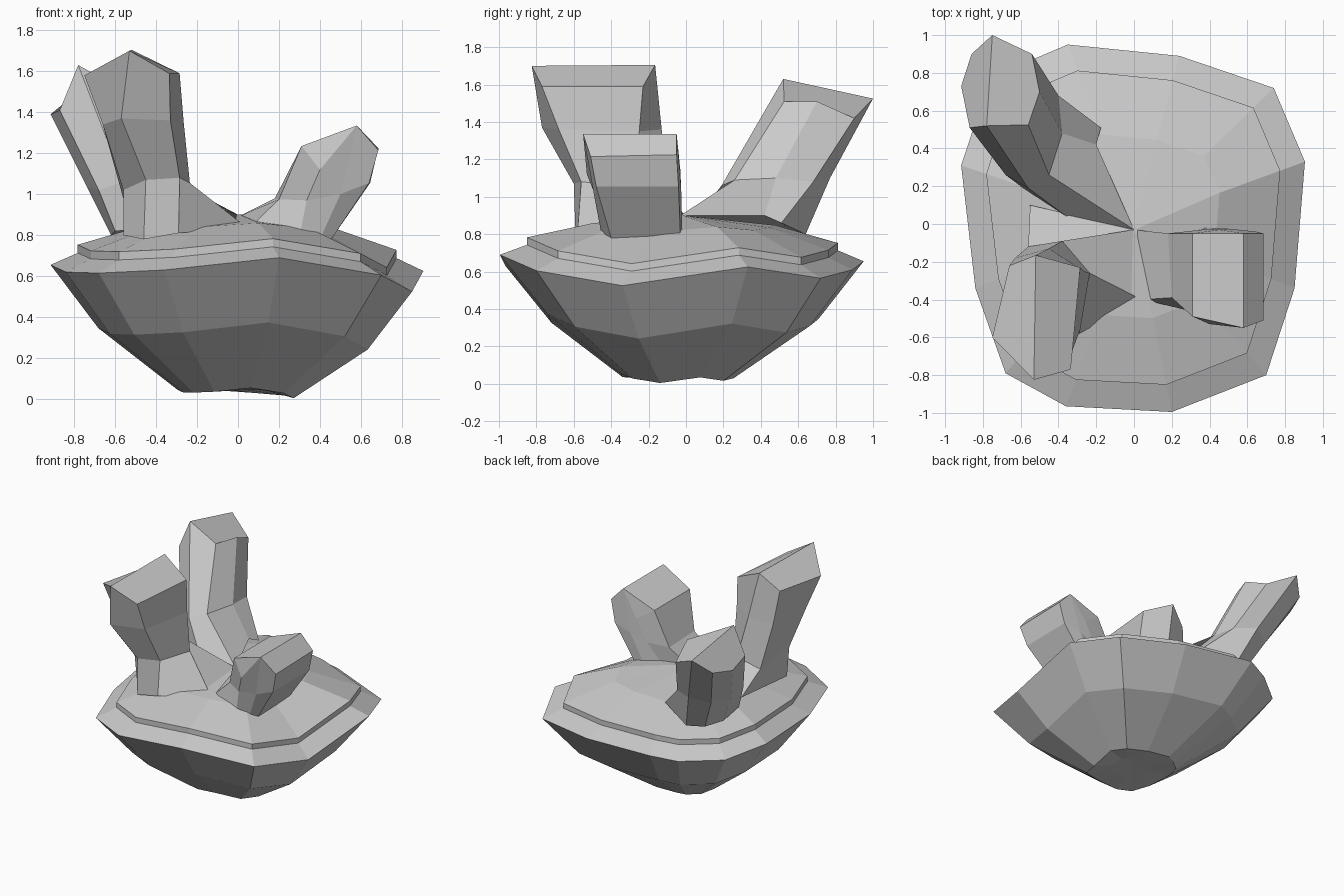
import bpy, bmesh


def loft(name, rings, caps=None, cap_start=True):
    """Skin a stack of equal-length point rings; caps = index lists closing the last ring."""
    bm = bmesh.new()
    vs = [[bm.verts.new(p) for p in ring] for ring in rings]
    n = len(rings[0])
    for a, b in zip(vs, vs[1:]):
        for i in range(n):
            j = (i + 1) % n
            bm.faces.new((a[i], a[j], b[j], b[i]))
    if cap_start:
        bm.faces.new(vs[0])
    for cap in caps or [range(n)]:
        bm.faces.new([vs[-1][i] for i in cap])
    bmesh.ops.recalc_face_normals(bm, faces=bm.faces)
    me = bpy.data.meshes.new(name)
    bm.to_mesh(me)
    bm.free()
    ob = bpy.data.objects.new(name, me)
    bpy.context.collection.objects.link(ob)
    return ob


# rock base: one irregular rim outline, scaled into every other ring
rim = [(-.35, .95, .655), (.24, .89, .61), (.74, .72, .565), (.905, .33, .625),
       (.85, -.34, .525), (.70, -.80, .605), (.20, -.995, .69), (-.36, -.965, .63),
       (-.68, -.79, .615), (-.84, -.34, .62), (-.915, .31, .655), (-.80, .66, .63),
       (-.54, .87, .63)]


def ring(scale, z, follow, dy=0):
    return [(x * scale, y * scale + dy, z + (h - .61) * follow) for x, y, h in rim]


loft("rock_base", [
    ring(.01, .05, 0, -.03),     # hollow under the foot
    ring(.15, .045, 0, -.03),
    ring(.32, .03, .3, -.03),    # foot
    ring(.745, .31, .8),         # belly
    ring(1, .61, 1),             # rim
    ring(.855, .675, .85),       # ledge
    ring(.855, .715, .85),       # step
    ring(.5, .835, .3),          # mound
    ring(.02, .9, 0, -.03),
])

# tall front left crystal, with a root spreading to the middle
loft("tall_crystal", [
    [(-.46, -.59, .78), (-.29, -.58, .81), (.04, -.40, .84), (0, -.03, .90),
     (-.55, .10, .84), (-.56, -.45, .80)],
    [(-.45, -.60, 1.07), (-.285, -.56, 1.08), (-.235, -.26, 1.055), (-.38, -.09, 1.04),
     (-.56, -.12, .98), (-.56, -.48, 1.02)],
    [(-.57, -.77, 1.37), (-.33, -.68, 1.36), (-.265, -.25, 1.35), (-.45, -.13, 1.36),
     (-.63, -.18, 1.33), (-.66, -.56, 1.34)],
    [(-.53, -.825, 1.70), (-.335, -.77, 1.59), (-.285, -.23, 1.59), (-.52, -.165, 1.705),
     (-.66, -.22, 1.58), (-.75, -.60, 1.58)],
], [(0, 1, 2, 3), (0, 3, 4, 5)])

# leaning back left crystal
loft("back_crystal", [
    [(-.33, .02, .84), (0, -.03, .90), (-.20, .42, .90), (-.175, .51, .86),
     (-.45, .64, .80), (-.57, .58, .80), (-.62, .42, .80), (-.60, .20, .82)],
    [(-.56, .19, 1.06), (-.45, .26, 1.09), (-.38, .48, 1.10), (-.40, .68, 1.08),
     (-.56, .77, 1.10), (-.70, .69, 1.06), (-.74, .50, 1.04), (-.68, .26, 1.02)],
    [(-.78, .52, 1.63), (-.56, .525, 1.51), (-.50, .70, 1.51), (-.54, .90, 1.42),
     (-.75, 1.0, 1.525), (-.86, .90, 1.42), (-.915, .73, 1.39), (-.87, .51, 1.41)],
], [(0, 1, 2, 3, 4), (0, 4, 5, 6, 7)])

# short right crystal
loft("short_crystal", [
    [(0, -.03, .89), (.05, -.40, .83), (.30, -.45, .79), (.40, -.43, .78),
     (.455, -.40, .78), (.46, -.03, .79), (.38, -.02, .81), (.25, -.06, .83)],
    [(.18, -.05, .98), (.20, -.39, .975), (.335, -.47, .97), (.50, -.49, 1.0),
     (.64, -.48, 1.055), (.645, -.04, 1.055), (.50, -.025, 1.02), (.36, -.03, .98)],
    [(.31, -.05, 1.235), (.31, -.49, 1.235), (.40, -.53, 1.12), (.58, -.55, 1.335),
     (.685, -.51, 1.215), (.685, -.05, 1.225), (.58, -.05, 1.335), (.45, -.03, 1.14)],
], [(0, 1, 3, 6), (1, 2, 3), (3, 4, 5, 6), (6, 7, 0)])
